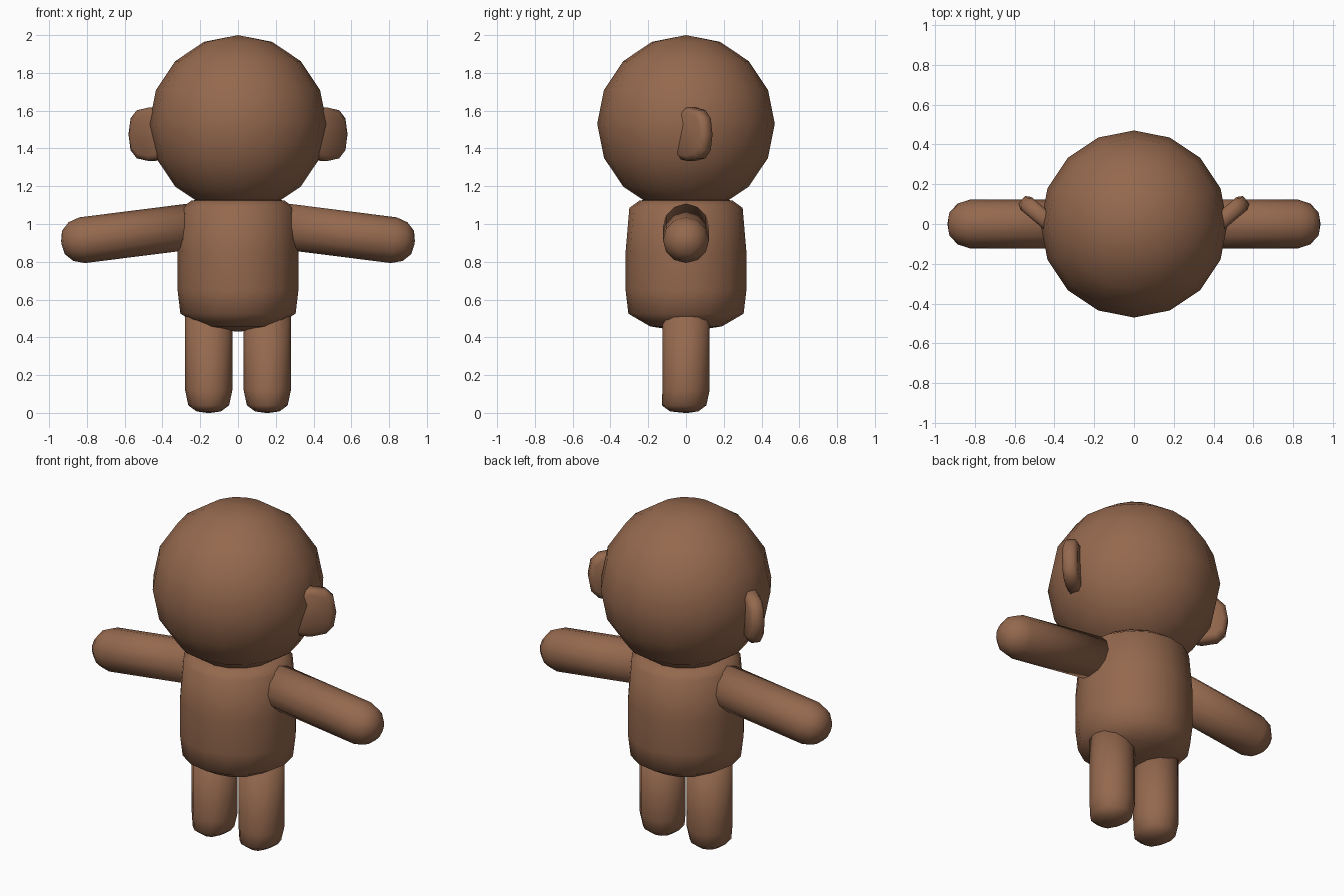
import bpy, bmesh, math
from mathutils import Matrix, Vector

if "Cube" in bpy.data.objects:
    bpy.data.objects.remove(bpy.data.objects["Cube"])

brown = bpy.data.materials.new("brown")
brown.diffuse_color = (0.30, 0.14, 0.076, 1)
brown.use_nodes = True
brown.node_tree.nodes["Principled BSDF"].inputs["Base Color"].default_value = brown.diffuse_color


def finish(name, bm):
    bmesh.ops.remove_doubles(bm, verts=bm.verts, dist=1e-5)
    bmesh.ops.recalc_face_normals(bm, faces=bm.faces)
    for f in bm.faces:
        f.smooth = True
    me = bpy.data.meshes.new(name)
    bm.to_mesh(me)
    bm.free()
    me.materials.append(brown)
    ob = bpy.data.objects.new(name, me)
    bpy.context.collection.objects.link(ob)
    return ob


def lathe(profile, n, sx=1.0, power=1.0):
    """Closed solid from (radius, height) rings around z; power < 1 squares it off."""
    bm = bmesh.new()

    def sq(v):
        return math.copysign(abs(v) ** power, v) if abs(v) > 1e-9 else 0.0
    rings = []
    for r, z in profile:
        rings.append([bm.verts.new((sx * r * sq(math.cos(2 * math.pi * i / n)),
                                    r * sq(math.sin(2 * math.pi * i / n)), z))
                      for i in range(n)])
    for a, b in zip(rings, rings[1:]):
        for i in range(n):
            j = (i + 1) % n
            bm.faces.new((a[i], a[j], b[j], b[i]))
    bm.faces.new(rings[0][::-1])
    bm.faces.new(rings[-1])
    return bm


# head
bm = bmesh.new()
bmesh.ops.create_uvsphere(bm, u_segments=16, v_segments=8, radius=0.47,
                          matrix=Matrix.Translation((0, 0, 1.53)))
finish("head", bm)

# body
finish("body", lathe([(0.01, 0.43), (0.19, 0.458), (0.305, 0.525), (0.32, 0.65),
                      (0.32, 0.85), (0.30, 1.085), (0.245, 1.125), (0.01, 1.14)], 16))

for side, s in (("right", 1), ("left", -1)):
    # leg, with the toe edge pushed slightly forward
    bm = lathe([(0.01, 0.0), (0.065, 0.008), (0.108, 0.04),
                (0.125, 0.12), (0.125, 0.56)], 12)
    for v in bm.verts:
        if v.co.y < -0.05 and 0.005 < v.co.z < 0.1:
            v.co.y -= 0.02
    bmesh.ops.translate(bm, verts=bm.verts, vec=(0.155 * s, 0, 0))
    finish(side + "_leg", bm)

    # arm: rounded tube sloping slightly down
    bm = lathe([(0.122, 0.0), (0.122, 0.63), (0.103, 0.69),
                (0.062, 0.73), (0.01, 0.741)], 12)
    axis = Vector((1, 0, -0.126)).normalized()
    bm.transform(Matrix.Translation((0.2, 0, 0.993)) @
                 Vector((0, 0, 1)).rotation_difference(axis).to_matrix().to_4x4())
    if s < 0:
        bm.transform(Matrix.Scale(-1, 4, (1, 0, 0)))
    finish(side + "_arm", bm)

    # ear: rounded thick plate swept backwards
    bm = lathe([(0.115, -0.042), (0.142, -0.025), (0.142, 0.025), (0.115, 0.042)],
               12, power=0.75)
    bm.transform(Matrix.Translation((0.455, 0.03, 1.475)) @
                 Matrix.Rotation(math.radians(40), 4, 'Z') @
                 Matrix.Rotation(math.radians(90), 4, 'X'))
    if s < 0:
        bm.transform(Matrix.Scale(-1, 4, (1, 0, 0)))
    finish(side + "_ear", bm)
